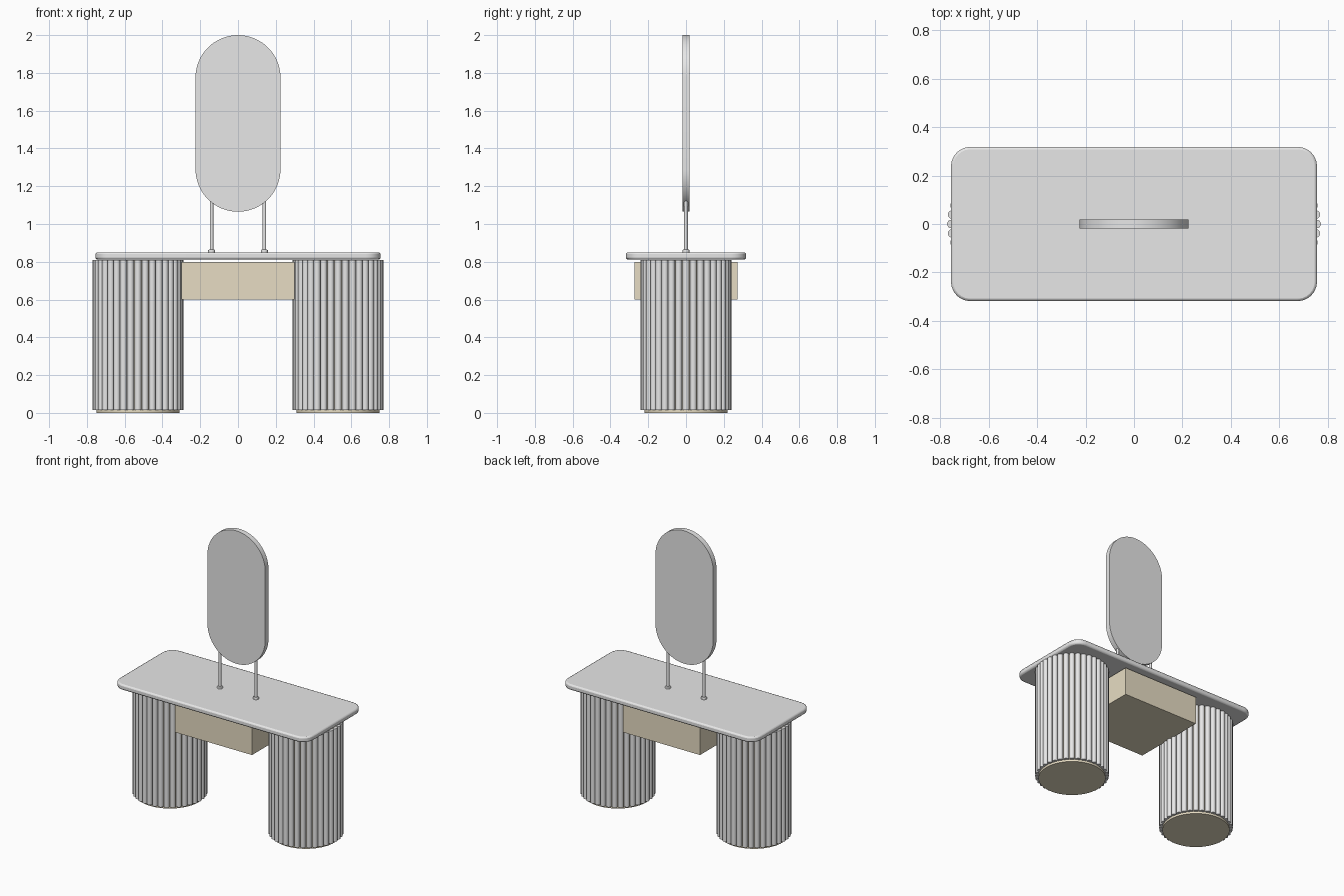
import bpy, bmesh, math
from mathutils import Matrix, Vector

cube = bpy.data.objects.get("Cube")
if cube:
    bpy.data.objects.remove(cube, do_unlink=True)


def make_material(name, rgb):
    mat = bpy.data.materials.new(name)
    mat.use_nodes = True
    mat.diffuse_color = (*rgb, 1)
    mat.node_tree.nodes["Principled BSDF"].inputs["Base Color"].default_value = (*rgb, 1)
    return mat


grey = make_material("light grey", (0.8, 0.8, 0.8))
cream = make_material("cream", (0.92, 0.83, 0.63))


def finish(name, bm, mat, bevel=0.0, segments=2, smooth=True):
    bmesh.ops.recalc_face_normals(bm, faces=bm.faces)
    mesh = bpy.data.meshes.new(name)
    bm.to_mesh(mesh)
    bm.free()
    mesh.materials.append(mat)
    obj = bpy.data.objects.new(name, mesh)
    bpy.context.collection.objects.link(obj)
    if bevel:
        mod = obj.modifiers.new("soft edges", "BEVEL")
        mod.width = bevel
        mod.segments = segments
        mod.limit_method = "ANGLE"
        mod.angle_limit = math.radians(50)
    if smooth:
        bpy.ops.object.select_all(action="DESELECT")
        obj.select_set(True)
        bpy.context.view_layer.objects.active = obj
        bpy.ops.object.shade_smooth_by_angle(angle=math.radians(35))
    return obj


def add_cylinder(bm, x, y, radius, bottom, top, sides):
    bmesh.ops.create_cone(
        bm, cap_ends=True, segments=sides, radius1=radius, radius2=radius,
        depth=top - bottom, matrix=Matrix.Translation((x, y, (bottom + top) / 2)))


def rounded_outline(half_w, half_h, radius, steps):
    """Points of a rounded rectangle, counter-clockwise."""
    points = []
    for quarter, (sx, sy) in enumerate([(1, 1), (-1, 1), (-1, -1), (1, -1)]):
        for i in range(steps + 1):
            a = (quarter + i / steps) * math.pi / 2
            points.append((sx * (half_w - radius) + radius * math.cos(a),
                           sy * (half_h - radius) + radius * math.sin(a)))
    return points


def slab(points, start, depth):
    """Extrude a flat outline in z."""
    bm = bmesh.new()
    face = bm.faces.new([bm.verts.new((x, y, start)) for x, y in points])
    result = bmesh.ops.extrude_face_region(bm, geom=[face])
    verts = [v for v in result["geom"] if isinstance(v, bmesh.types.BMVert)]
    bmesh.ops.translate(bm, verts=verts, vec=Vector((0, 0, depth)))
    bmesh.ops.remove_doubles(bm, verts=bm.verts, dist=0.0001)
    return bm


# Fluted pedestals: a cream core ringed by round slats
SLATS = 36
for side, sx in (("left", 1), ("right", -1)):
    centre = sx * 0.53
    core = bmesh.new()
    add_cylinder(core, centre, 0, 0.22, 0, 0.81, 64)
    finish(side + "_pedestal_core", core, cream)

    slats = bmesh.new()
    for i in range(SLATS):
        a = math.tau * i / SLATS
        add_cylinder(slats, centre + 0.223 * math.cos(a), 0.223 * math.sin(a),
                     0.018, 0.015, 0.81, 16)
    finish(side + "_pedestal_slats", slats, grey)

# Table top with rounded corners and softened rim
finish("table_top", slab(rounded_outline(0.755, 0.318, 0.08, 6), 0.812, 0.038),
       grey, bevel=0.01)

# Drawer box between the pedestals
drawer = bmesh.new()
bmesh.ops.create_cube(drawer, size=1, matrix=Matrix.Translation((0, 0, 0.7))
                      @ Matrix.Diagonal((0.6, 0.545, 0.2, 1)))
finish("drawer_box", drawer, cream, smooth=False)

# Pill-shaped mirror, stood upright
mirror = slab(rounded_outline(0.225, 0.4675, 0.225, 16), -0.0185, 0.037)
bmesh.ops.transform(mirror, verts=mirror.verts, matrix=Matrix.Translation((0, 0, 1.5325))
                    @ Matrix.Rotation(math.pi / 2, 4, "X"))
finish("mirror", mirror, grey)

# Mirror posts with small collars
for side, sx in (("left", 1), ("right", -1)):
    post = bmesh.new()
    add_cylinder(post, sx * 0.14, 0, 0.0095, 0.845, 1.16, 24)
    finish(side + "_mirror_post", post, grey)
    collar = bmesh.new()
    add_cylinder(collar, sx * 0.14, 0, 0.018, 0.845, 0.864, 24)
    finish(side + "_post_collar", collar, grey, bevel=0.004)
